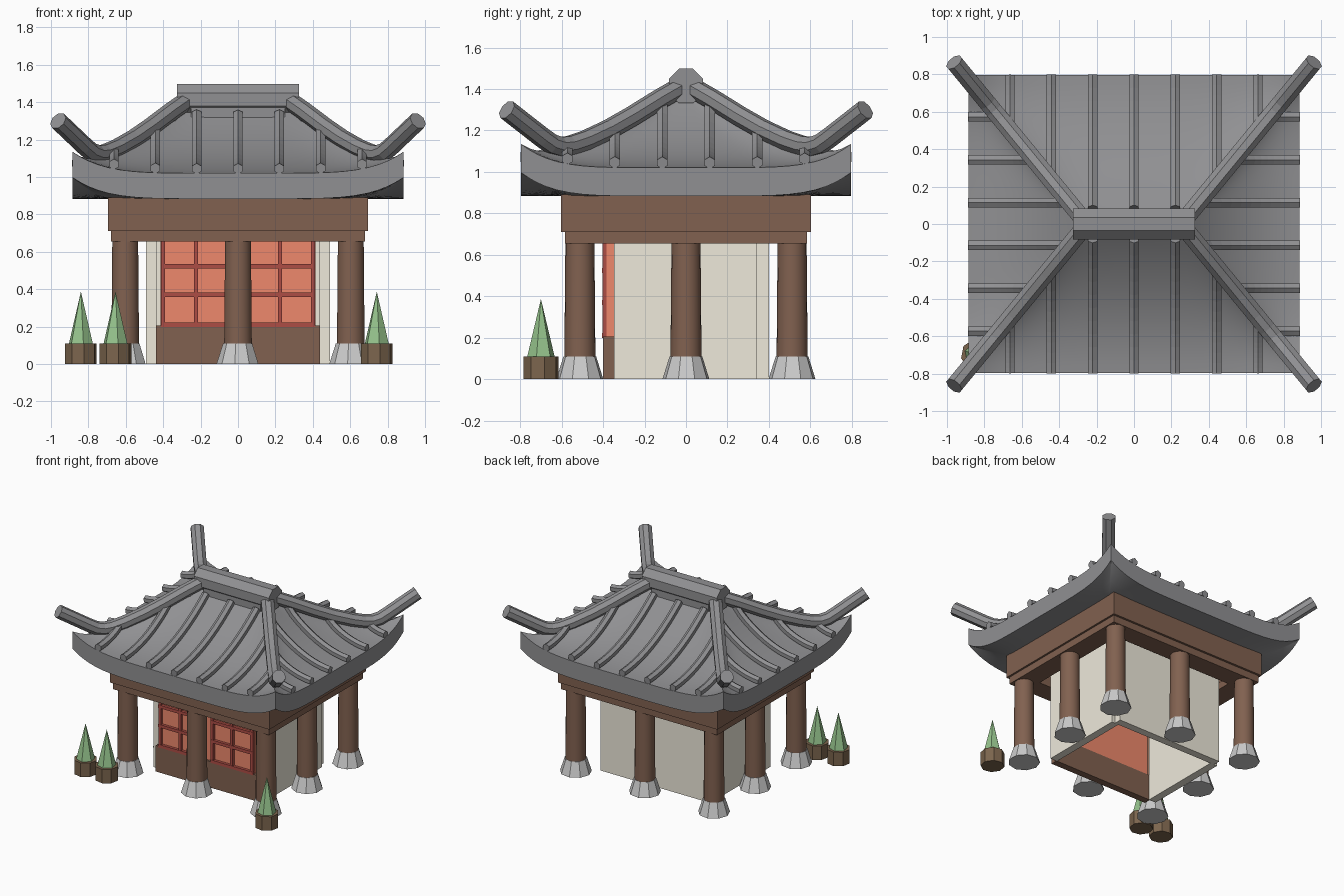
import bpy, bmesh, math
from mathutils import Matrix, Vector

if "Cube" in bpy.data.objects:
    bpy.data.objects.remove(bpy.data.objects["Cube"])


def material(name, rgb):
    m = bpy.data.materials.new(name)
    m.diffuse_color = (*rgb, 1)
    m.use_nodes = True
    m.node_tree.nodes["Principled BSDF"].inputs["Base Color"].default_value = m.diffuse_color
    return m


TILE = material("roof_tile", (0.28, 0.28, 0.29))
STONE = material("stone", (0.56, 0.56, 0.54))
WOOD = material("wood", (0.22, 0.12, 0.08))
PLASTER = material("plaster", (0.86, 0.82, 0.71))
PANEL = material("door_panel", (0.86, 0.25, 0.15))
LATTICE = material("door_lattice", (0.42, 0.075, 0.06))
LEAF = material("leaf", (0.3, 0.54, 0.26))
POT = material("pot", (0.2, 0.13, 0.075))


def finish(name, bm, mat, smooth=False):
    bmesh.ops.recalc_face_normals(bm, faces=bm.faces)
    me = bpy.data.meshes.new(name)
    bm.to_mesh(me)
    bm.free()
    me.materials.append(mat)
    ob = bpy.data.objects.new(name, me)
    bpy.context.collection.objects.link(ob)
    if smooth:
        bpy.ops.object.select_all(action='DESELECT')
        ob.select_set(True)
        bpy.context.view_layer.objects.active = ob
        bpy.ops.object.shade_smooth_by_angle(angle=math.radians(32))
    return ob


def add_box(bm, x0, x1, y0, y1, z0, z1):
    mat = Matrix.Translation(((x0 + x1) / 2, (y0 + y1) / 2, (z0 + z1) / 2))
    mat = mat @ Matrix.Diagonal((x1 - x0, y1 - y0, z1 - z0, 1))
    bmesh.ops.create_cube(bm, size=1, matrix=mat)


def boxes(name, mat, *specs):
    bm = bmesh.new()
    for s in specs:
        add_box(bm, *s)
    return finish(name, bm, mat)


def cone(name, mat, x, y, z0, z1, r0, r1, sides, turn=0.0, smooth=False):
    bm = bmesh.new()
    m = Matrix.Translation((x, y, (z0 + z1) / 2)) @ Matrix.Rotation(turn, 4, 'Z')
    bmesh.ops.create_cone(bm, cap_ends=True, segments=sides, radius1=r0, radius2=r1,
                          depth=z1 - z0, matrix=m)
    return finish(name, bm, mat, smooth)


def tube(name, mat, pts, r, sides):
    # Sweep a polygon along a path lying in one vertical plane
    bm = bmesh.new()
    pts = [Vector(p) for p in pts]
    d = pts[-1] - pts[0]
    side = Vector((-d.y, d.x, 0)).normalized()
    rings = []
    for i, p in enumerate(pts):
        tan = (pts[min(i + 1, len(pts) - 1)] - pts[max(i - 1, 0)]).normalized()
        up = side.cross(tan)
        angs = [2 * math.pi * (k + 0.5) / sides for k in range(sides)]
        rings.append([bm.verts.new(p + r * (side * math.cos(a) + up * math.sin(a))) for a in angs])
    for a, b in zip(rings, rings[1:]):
        for k in range(sides):
            bm.faces.new((a[k], a[k - 1], b[k - 1], b[k]))
    bm.faces.new(rings[0])
    bm.faces.new(rings[-1])
    return finish(name, bm, mat)


# Columns on stone footings
for x in (-0.603, 0, 0.603):
    for y in (-0.512, 0, 0.512):
        if x or y:
            cone("column_footing", STONE, x, y, 0, 0.11, 0.115, 0.08, 9, 0.2)
            cone("column", WOOD, x, y, 0.1, 0.67, 0.075, 0.07, 18, smooth=True)


# Ring beams on top of the columns
def ring_beam(name, X, Y, w, z0, z1):
    boxes(name, WOOD, (-X, X, -Y, -Y + w, z0, z1), (-X, X, Y - w, Y, z0, z1),
          (-X, -X + w, -Y + w, Y - w, z0, z1), (X - w, X, -Y + w, Y - w, z0, z1))


ring_beam("lower_beam", 0.68, 0.585, 0.155, 0.655, 0.71)
ring_beam("upper_beam", 0.695, 0.602, 0.172, 0.71, 0.89)

# Room walls, open at the floor
boxes("room_walls", PLASTER, (-0.465, 0.465, 0.34, 0.4, 0, 0.885),
      (-0.493, -0.432, -0.347, 0.34, 0, 0.885), (0.432, 0.493, -0.347, 0.34, 0, 0.885))
boxes("front_sill", WOOD, (-0.438, 0.438, -0.4, -0.345, 0, 0.205))
boxes("door_panels", PANEL, (-0.415, 0.415, -0.383, -0.345, 0.205, 0.885))

# Lattice bars on the two door windows
bars = []
for s in (-1, 1):
    for x in (0.4, 0.225, 0.055):
        bars.append((s * x - 0.011, s * x + 0.011, -0.403, -0.38, 0.205, 0.72))
    lo, hi = sorted((s * 0.045, s * 0.413))
    for z in (0.211, 0.37, 0.523, 0.68):
        bars.append((lo, hi, -0.405, -0.38, z - 0.012, z + 0.012))
boxes("door_lattice", LATTICE, *bars)


# Roof: concave hipped surface, upturned eave corners, fascia and soffit
HX, HY, RX, RY = 0.885, 0.797, 0.28, 0.03


def half(s):
    return HX + (RX - HX) * s, HY + (RY - HY) * s


def lift(t):
    return 0.115 * min(abs(t), 1) ** 5.5


def roof_z(s, t):
    sag = max(1 - s, 0) ** 6 + 0.42 * math.sin(math.pi * min(max(s, 0), 1))
    return 1.02 + 0.335 * (0.1 * s + 0.9 * s * s) + lift(t) * sag


def soffit_z(s, t):
    return 0.883 + lift(t) * max(1 - s / 0.34, 0) ** 1.5


bm = bmesh.new()
N = 28
levels = [(s, soffit_z) for s in (0.34, 0.26, 0.17, 0.08, 0)]
levels += [(i / 16, roof_z) for i in range(17)]
rings = []
for s, zf in levels:
    X, Y = half(s)
    ring = []
    for q in range(4):
        for i in range(N):
            t = math.sin(math.pi / 2 * (2 * i / N - 1))  # denser near corners
            p = ((t * X, -Y), (X, t * Y), (-t * X, Y), (-X, -t * Y))[q]
            ring.append(bm.verts.new((*p, zf(s, t))))
    rings.append(ring)
for a, b in zip(rings, rings[1:]):
    for k in range(4 * N):
        bm.faces.new((a[k - 1], a[k], b[k], b[k - 1]))
bm.faces.new(rings[0])
bm.faces.new(rings[-1])
finish("roof_body", bm, TILE, smooth=True)


# Tile ribs running up each slope until they meet a hip
def rib(name, along_x, off, sign):
    s_hip = (HX - abs(off)) / (HX - RX) if along_x else (HY - abs(off)) / (HY - RY)
    end = min(s_hip, 0.93)
    pts = []
    for i in range(11):
        s = end * i / 10
        X, Y = half(s)
        z = roof_z(s, off / (X if along_x else Y)) + 0.024
        pts.append((off, sign * Y, z) if along_x else (sign * X, off, z))
    tube(name, TILE, pts, 0.029, 6)


for sign in (-1, 1):
    for k in range(-3, 4):
        rib("long_slope_rib", True, k * 0.221, sign)
    for k in range(-3, 3):
        rib("end_slope_rib", False, (k + 0.5) * 0.229, sign)

# Hip ridges sweeping out to raised horns
hip = [(0.235, 1.435), (0.36, 1.348), (0.47, 1.265), (0.56, 1.203), (0.65, 1.152), (0.71, 1.127),
       (0.75, 1.122), (0.785, 1.135), (0.82, 1.165), (0.962, 1.3)]
for sx in (-1, 1):
    for sy in (-1, 1):
        tube("hip_ridge", TILE, [(sx * x, sy * (0.01 + (x - 0.26) * 1.218), z) for x, z in hip], 0.05, 8)

# Octagonal main ridge sitting on a low curb
tube("main_ridge", TILE, [(-0.327, 0, 1.415), (0.327, 0, 1.415)], 0.09, 8)
boxes("ridge_curb", TILE, (-0.25, 0.25, -0.075, 0.075, 1.29, 1.4))

# Potted shrubs by the front
for x in (-0.84, -0.655, 0.742):
    cone("shrub_pot", POT, x, -0.7, 0, 0.11, 0.086, 0.086, 8, 0.2)
    cone("shrub", LEAF, x, -0.7, 0.11, 0.387, 0.067, 0, 6, 0.2)
